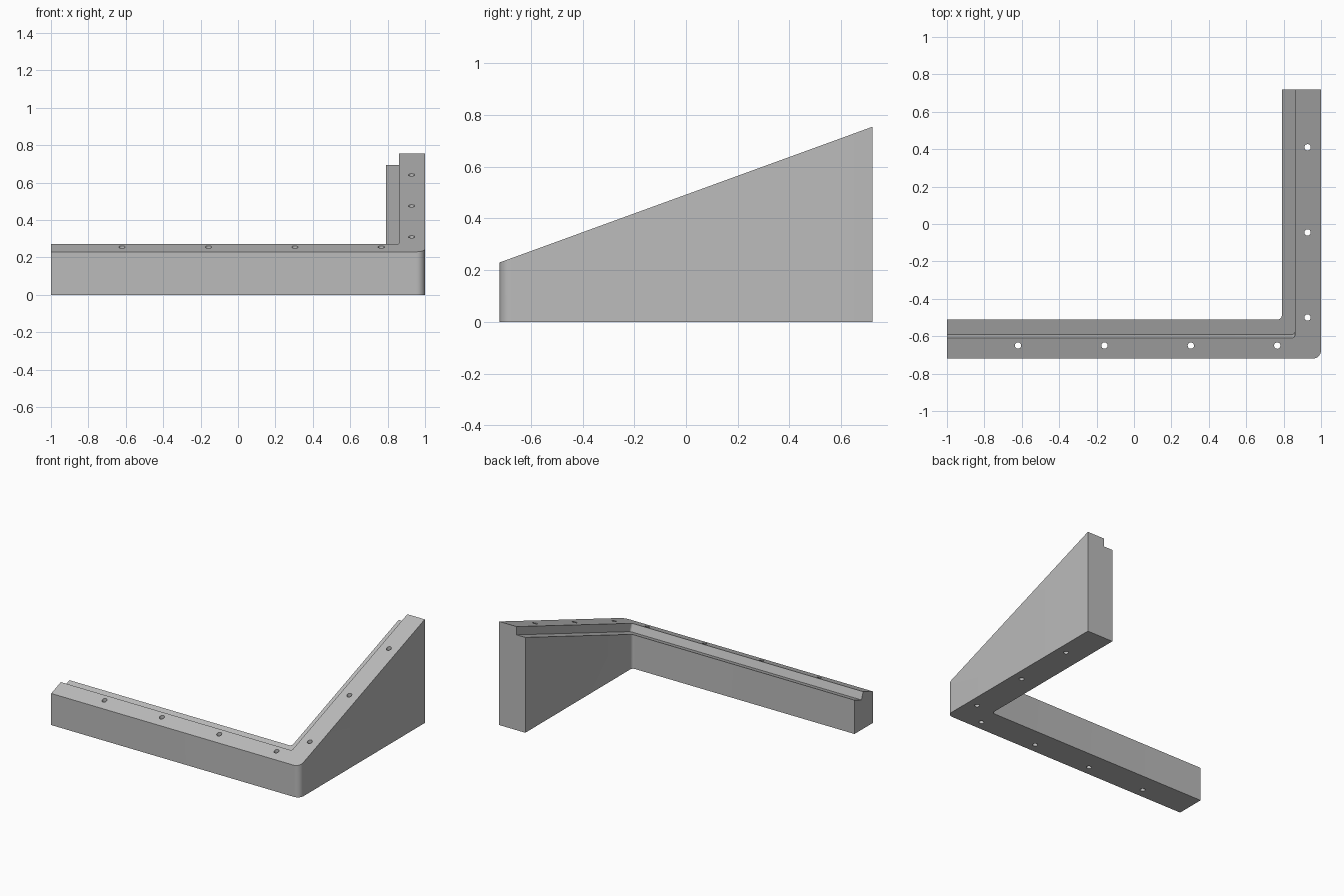
import bpy, bmesh, math
from mathutils import Vector

if "Cube" in bpy.data.objects:
    bpy.data.objects.remove(bpy.data.objects["Cube"], do_unlink=True)

TILT = math.radians(20)
FRONT, BACK = -0.72, 0.72
NORMAL = Vector((0, -math.sin(TILT), math.cos(TILT)))
SCENE = bpy.context.scene.collection


def slope_z(y, drop=0.0):
    return 0.23 + (y - FRONT) * math.tan(TILT) - drop


def rounded(corners, steps=10):
    """Outline of (x, y, radius) corners, with right angles filleted."""
    out = []
    for i, (x, y, r) in enumerate(corners):
        p = Vector((x, y))
        if not r:
            out.append(p)
            continue
        a = (Vector(corners[i - 1][:2]) - p).normalized()
        b = (Vector(corners[(i + 1) % len(corners)][:2]) - p).normalized()
        centre = p + (a + b) * r
        for k in range(steps + 1):
            t = k / steps * math.pi / 2
            out.append(centre - b * r * math.cos(t) - a * r * math.sin(t))
    return out


def prism(name, base, offset):
    """Solid made by sweeping a loop of points along an offset."""
    bm = bmesh.new()
    low = [bm.verts.new(p) for p in base]
    high = [bm.verts.new(p + offset) for p in base]
    bm.faces.new(low)
    bm.faces.new(high)
    for i in range(len(low)):
        j = (i + 1) % len(low)
        bm.faces.new((low[i], low[j], high[j], high[i]))
    bmesh.ops.recalc_face_normals(bm, faces=bm.faces)
    mesh = bpy.data.meshes.new(name)
    bm.to_mesh(mesh)
    bm.free()
    obj = bpy.data.objects.new(name, mesh)
    SCENE.objects.link(obj)
    return obj


def subtract(target, cutter):
    mod = target.modifiers.new("cut", 'BOOLEAN')
    mod.operation, mod.solver, mod.object = 'DIFFERENCE', 'EXACT', cutter
    bpy.context.view_layer.objects.active = target
    bpy.ops.object.modifier_apply(modifier=mod.name)
    bpy.data.objects.remove(cutter, do_unlink=True)


# L-shaped body, trimmed to the sloping top
outline = rounded([(-1, FRONT, 0), (1, FRONT, 0.045), (1, BACK, 0),
                   (0.79, BACK, 0), (0.79, -0.51, 0.02), (-1, -0.51, 0)])
frame = prism("corner_frame", [p.to_3d() for p in outline], Vector((0, 0, 1)))
bm = bmesh.new()
bm.from_mesh(frame.data)
cut = bmesh.ops.bisect_plane(bm, geom=bm.verts[:] + bm.edges[:] + bm.faces[:],
                             plane_co=(0, FRONT, slope_z(FRONT)),
                             plane_no=NORMAL, clear_outer=True)
rim = [e for e in cut["geom_cut"] if isinstance(e, bmesh.types.BMEdge)]
bmesh.ops.contextual_create(bm, geom=rim)
bmesh.ops.recalc_face_normals(bm, faces=bm.faces)
bm.to_mesh(frame.data)
bm.free()

# Ledge along the inner top edge, cut square to the slope
ledge = rounded([(-1.2, -0.59, 0), (0.86, -0.59, 0.015),
                 (0.86, 1.1, 0), (-1.2, 1.1, 0)])
subtract(frame, prism("ledge_cutter",
                      [Vector((p.x, p.y, slope_z(p.y, 0.06))) for p in ledge],
                      NORMAL * 0.4))

# Vertical screw holes in both arms
centres = [(-0.62 + 0.462 * i, -0.65) for i in range(4)]
centres += [(0.928, -0.5 + 0.455 * i) for i in range(3)]
for cx, cy in centres:
    ring = [Vector((cx + 0.017 * math.cos(k * math.tau / 20),
                    cy + 0.017 * math.sin(k * math.tau / 20), -0.2))
            for k in range(20)]
    subtract(frame, prism("hole_cutter", ring, Vector((0, 0, 1.5))))

# Grey material
grey = bpy.data.materials.new("plain_grey")
grey.use_nodes = True
colour = (0.5, 0.5, 0.5, 1)
grey.diffuse_color = colour
grey.node_tree.nodes["Principled BSDF"].inputs["Base Color"].default_value = colour
frame.data.materials.clear()
frame.data.materials.append(grey)

# Smooth the fillets and holes, keep the edges sharp
bpy.ops.object.select_all(action='DESELECT')
frame.select_set(True)
bpy.context.view_layer.objects.active = frame
bpy.ops.object.shade_smooth_by_angle(angle=math.radians(19))
